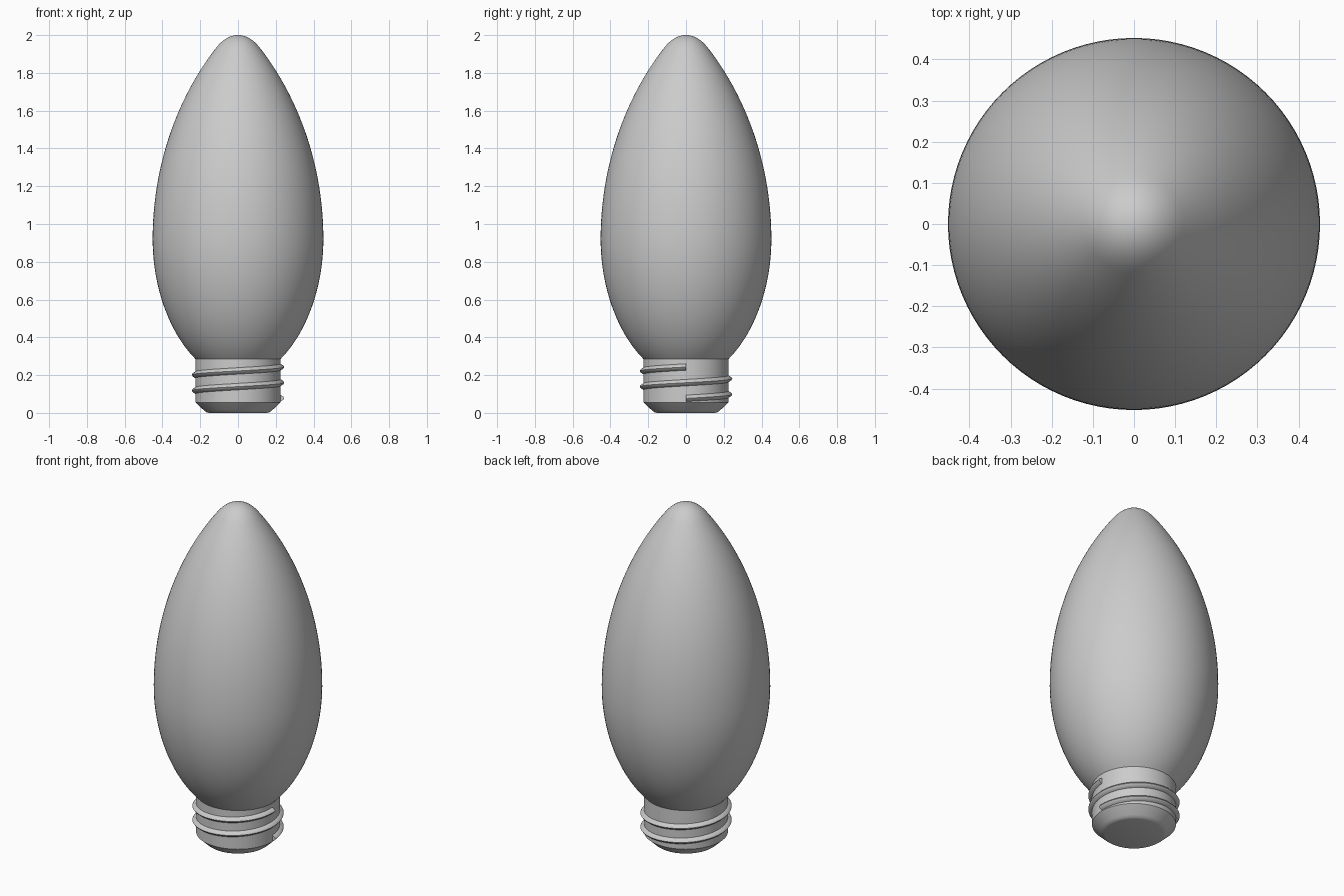
import bpy, bmesh, math
from mathutils import Vector
from mathutils.geometry import interpolate_bezier

if "Cube" in bpy.data.objects:
    bpy.data.objects.remove(bpy.data.objects["Cube"])

SEGMENTS = 96

grey = bpy.data.materials.new("plain grey")
grey.use_nodes = True
colour = (0.6, 0.6, 0.6, 1)
grey.diffuse_color = colour
grey.node_tree.nodes["Principled BSDF"].inputs["Base Color"].default_value = colour


def finish(name, bm, angle):
    """Turn a bmesh into a shaded grey object."""
    bmesh.ops.recalc_face_normals(bm, faces=bm.faces[:])
    mesh = bpy.data.meshes.new(name)
    bm.to_mesh(mesh)
    bm.free()
    mesh.materials.append(grey)
    ob = bpy.data.objects.new(name, mesh)
    bpy.context.collection.objects.link(ob)
    bpy.ops.object.select_all(action='DESELECT')
    ob.select_set(True)
    bpy.context.view_layer.objects.active = ob
    bpy.ops.object.shade_smooth_by_angle(angle=math.radians(angle))
    return ob


def lathe(name, profile, angle):
    """Spin a list of (radius, height) points about z."""
    bm = bmesh.new()
    verts = [bm.verts.new((r, 0, z)) for r, z in profile]
    edges = [bm.edges.new(pair) for pair in zip(verts, verts[1:])]
    bmesh.ops.spin(bm, geom=verts + edges, axis=(0, 0, 1), cent=(0, 0, 0),
                   angle=math.tau, steps=SEGMENTS)
    bmesh.ops.remove_doubles(bm, verts=bm.verts[:], dist=0.0001)
    return finish(name, bm, angle)


def bezier(points, count):
    """Sample one curved stretch of a profile."""
    return [(p.x, p.y) for p in interpolate_bezier(*map(Vector, points), count)]


# Glass bulb: flared shoulder, long taper and rounded tip
bulb_profile = [(0, 0.285)]
bulb_profile += bezier([(0.225, 0.285), (0.36, 0.42), (0.452, 0.66), (0.452, 0.92)], 24)
bulb_profile += bezier([(0.452, 0.92), (0.452, 1.28), (0.34, 1.64), (0.122, 1.925)], 32)[1:]
bulb_profile += bezier([(0.122, 1.925), (0.085, 1.975), (0.045, 2), (0, 2)], 12)[1:]
lathe("glass_bulb", bulb_profile, 40)

# Screw base with a bevelled foot
lathe("screw_base", [(0, 0), (0.155, 0), (0.168, 0.004), (0.18, 0.013),
                     (0.225, 0.056), (0.225, 0.29), (0, 0.29)], 30)

# Screw thread: a rounded ridge swept two turns up the base
TURNS, START, RISE = 2, 0.077, 0.083
section = [(0.215, -0.02), (0.226, -0.017), (0.24, -0.008), (0.245, 0),
           (0.24, 0.008), (0.226, 0.017), (0.215, 0.02)]
bm = bmesh.new()
rings = []
for i in range(TURNS * SEGMENTS + 1):
    a = math.tau * i / SEGMENTS
    z = START + RISE * i / SEGMENTS
    rings.append([bm.verts.new((r * math.cos(a), r * math.sin(a), z + h))
                  for r, h in section])
n = len(section)
for low, high in zip(rings, rings[1:]):
    for j in range(n):
        k = (j + 1) % n
        bm.faces.new((low[j], low[k], high[k], high[j]))
bm.faces.new(rings[0])
bm.faces.new(rings[-1])
finish("screw_thread", bm, 50)
